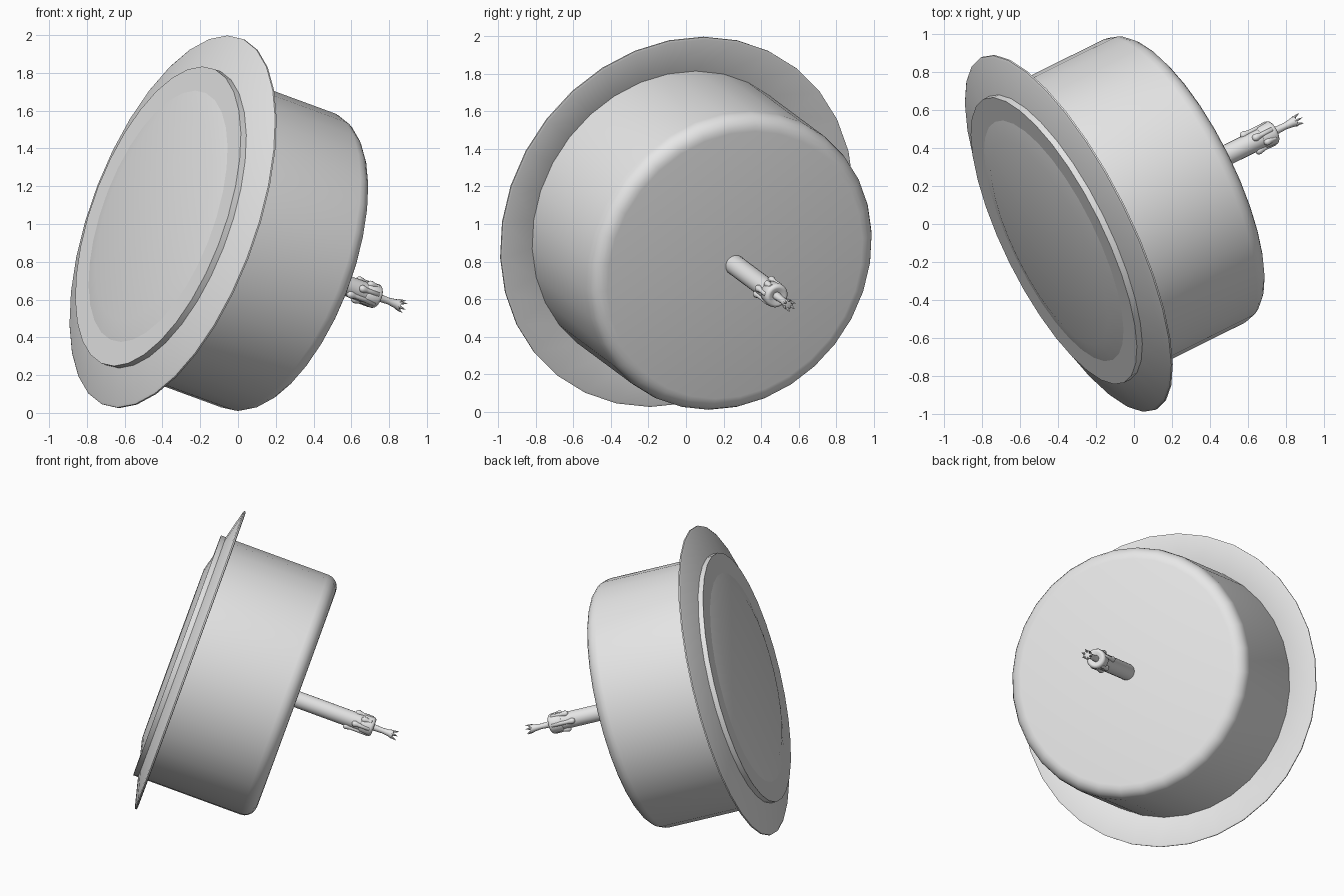
import bpy, bmesh, math
from mathutils import Matrix, Vector

if "Cube" in bpy.data.objects:
    bpy.data.objects.remove(bpy.data.objects["Cube"])

# Tilted frame: local z runs out of the plate through the candle
axis = Vector((0.851, 0.422, -0.313)).normalized()
up = (Vector((0, 0, 1)) - axis * axis.z).normalized()
side = axis.cross(up)
frame = Matrix((up, side, axis)).transposed().to_4x4()
frame.translation = (-0.345, -0.05, 1.012)

grey = bpy.data.materials.new("plain grey")
grey.diffuse_color = (0.8, 0.8, 0.8, 1)
grey.use_nodes = True
grey.node_tree.nodes["Principled BSDF"].inputs["Base Color"].default_value = grey.diffuse_color


def lathe(name, profile, sides, local=Matrix(), angle=35):
    """Revolve (radius, height) points around local z."""
    bm = bmesh.new()
    verts = [bm.verts.new((r, 0, h)) for r, h in profile]
    edges = [bm.edges.new(pair) for pair in zip(verts, verts[1:])]
    bmesh.ops.spin(bm, geom=verts + edges, cent=(0, 0, 0), axis=(0, 0, 1),
                   angle=math.tau, steps=sides, use_duplicate=False)
    bmesh.ops.remove_doubles(bm, verts=bm.verts, dist=1e-5)
    bmesh.ops.recalc_face_normals(bm, faces=bm.faces)
    mesh = bpy.data.meshes.new(name)
    bm.to_mesh(mesh)
    bm.free()
    mesh.materials.append(grey)
    obj = bpy.data.objects.new(name, mesh)
    bpy.context.collection.objects.link(obj)
    obj.matrix_world = frame @ local
    bpy.ops.object.select_all(action='DESELECT')
    obj.select_set(True)
    bpy.context.view_layer.objects.active = obj
    bpy.ops.object.shade_smooth_by_angle(angle=math.radians(angle))
    return obj


def fillet(radius, top, f, steps=5):
    """Quarter-round points from the side wall to the top."""
    return [(radius - f + f * math.cos(a), top - f + f * math.sin(a))
            for a in (i * math.pi / 2 / steps for i in range(steps + 1))]


# Dished plate with a flat foot and a thin rounded rim
lathe("plate", [(0, -0.12), (0.59, -0.12), (1.025, -0.01), (1.037, -0.003),
                (1.037, 0.006), (1.025, 0.009), (0.84, -0.03), (0.6, -0.092),
                (0, -0.092)], 32)

# Cake with a rounded top edge
lathe("cake", [(0, -0.092), (0.835, -0.092)] + fillet(0.835, 0.738, 0.085)
      + [(0, 0.738)], 32)

# Candle stick and the melted wax at its end
lathe("candle", [(0, 0.70), (0.055, 0.70), (0.055, 1.25), (0, 1.25)], 24)
lathe("wax_cap", [(0.054, 1.185), (0.062, 1.195)] + fillet(0.066, 1.275, 0.02, 4)
      + [(0.025, 1.265), (0, 1.262)], 24, angle=60)

# Wax drips: (angle around the candle, lower end)
drips = [(-80, 1.09), (-15, 1.13), (35, 1.18), (85, 1.13), (140, 1.08), (205, 1.14)]
for i, (deg, low) in enumerate(drips):
    a = math.radians(deg)
    place = Matrix.Translation((0.056 * math.cos(a), 0.056 * math.sin(a), 0))
    lathe(f"wax_drip_{i + 1}",
          [(0, low), (0.012, low + 0.004), (0.019, low + 0.014), (0.02, low + 0.025),
           (0.016, low + 0.04), (0.013, low + 0.055), (0.014, 1.25), (0, 1.258)],
          10, place, 60)

# Wick with a flared, frayed tip
lathe("wick", [(0, 1.25), (0.023, 1.25), (0.02, 1.30), (0.018, 1.34),
               (0.023, 1.38), (0.03, 1.405), (0.02, 1.41), (0, 1.405)], 12, angle=50)
for i in range(6):
    place = (Matrix.Rotation(math.tau * i / 6, 4, 'Z')
             @ Matrix.Translation((0.021, 0, 1.4))
             @ Matrix.Rotation(math.radians(18), 4, 'Y'))
    lathe(f"wick_strand_{i + 1}", [(0, -0.01), (0.009, 0), (0.006, 0.02), (0, 0.042)],
          6, place)
